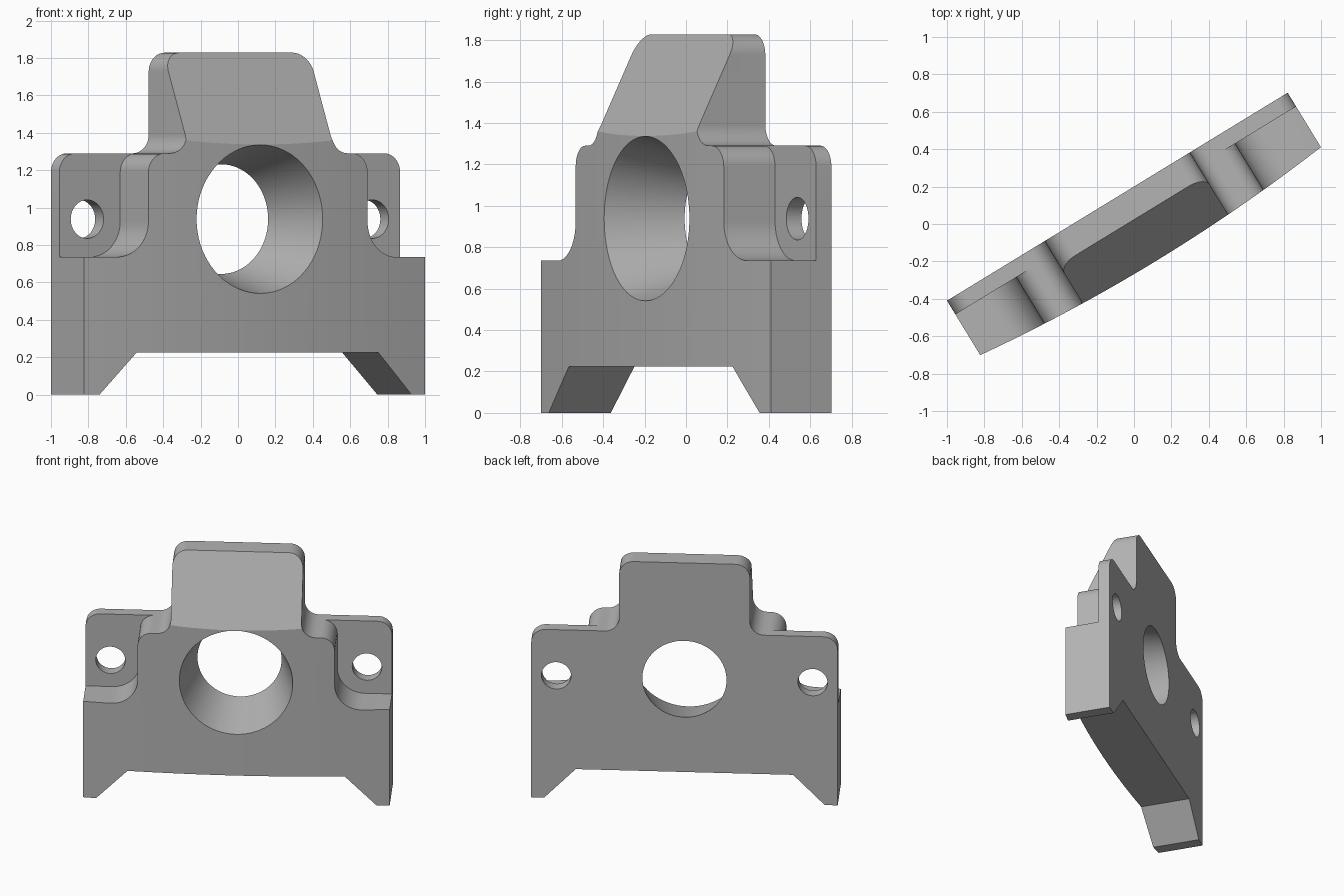
import bpy, bmesh, math
from mathutils import Vector, Matrix

if "Cube" in bpy.data.objects:
    bpy.data.objects.remove(bpy.data.objects["Cube"], do_unlink=True)

HALF, BACK, TAB_FRONT, TOP = 1.067, 0.171, 0.085, 1.828
TURN = math.radians(31.4)


def fillet(corners, steps=10):
    """Round each (a, b, radius) corner of a closed polygon."""
    pts = []
    for i, (a, b, r) in enumerate(corners):
        p = Vector((a, b))
        if r == 0:
            pts.append(p)
            continue
        d0 = (Vector(corners[i - 1][:2]) - p).normalized()
        d1 = (Vector(corners[(i + 1) % len(corners)][:2]) - p).normalized()
        half = d0.angle(d1) / 2
        centre = p + (d0 + d1).normalized() * r / math.sin(half)
        start = p + d0 * r / math.tan(half) - centre
        end = p + d1 * r / math.tan(half) - centre
        for k in range(steps + 1):
            t = math.pi / 2 * k / steps
            pts.append(centre + start * math.cos(t) + end * math.sin(t))
    return pts


def prism(name, pts, lo, hi, place):
    """Extrude a 2D polygon from lo to hi; place maps (a, b, depth) to 3D."""
    bm = bmesh.new()
    face = bm.faces.new([bm.verts.new(place(a, b, lo)) for a, b in pts])
    shift = Vector(place(0, 0, hi)) - Vector(place(0, 0, lo))
    top = bmesh.ops.extrude_face_region(bm, geom=[face], use_keep_orig=True)
    moved = [g for g in top["geom"] if isinstance(g, bmesh.types.BMVert)]
    bmesh.ops.translate(bm, verts=moved, vec=shift)
    bmesh.ops.recalc_face_normals(bm, faces=bm.faces)
    return finish(name, bm)


def round_cutter(name, x, z, y0, r0, y1, r1, sides):
    """Cone frustum along y, from radius r0 at y0 to r1 at y1."""
    bm = bmesh.new()
    bmesh.ops.create_cone(bm, cap_ends=True, segments=sides, radius1=r0, radius2=r1,
                          depth=y1 - y0,
                          matrix=Matrix.Translation((x, (y0 + y1) / 2, z))
                          @ Matrix.Rotation(-math.pi / 2, 4, "X"))
    return finish(name, bm)


def finish(name, bm):
    mesh = bpy.data.meshes.new(name)
    bm.to_mesh(mesh)
    bm.free()
    ob = bpy.data.objects.new(name, mesh)
    bpy.context.collection.objects.link(ob)
    return ob


def upright(a, b, d):
    return (a, d, b)


def plan(a, b, d):
    return (a, b, d)


def sideways(a, b, d):
    return (d, a, b)


# Body: flat back, gently bowed front
bow = [(HALF * k / 16, -0.23 + 0.06 * (k / 16) ** 2) for k in range(-16, 17)]
body = prism("mounting_block", bow + [(HALF, BACK), (-HALF, BACK)], -0.1, 2.0, plan)

# Outline: feet, tab tops and neck
right = [(0.757, 0.225, 0), (0.977, 0, 0), (HALF + 0.1, 0, 0), (HALF + 0.1, 0.6, 0),
         (HALF, 0.6, 0), (HALF, 1.29, 0.1), (0.455, 1.29, 0.1), (0.455, TOP, 0.1)]
left = [(-a, b, r) for a, b, r in reversed(right)]
outline = prism("outline_cutter", fillet(right + left), -0.5, 0.5, upright)
cuts = [(outline, "INTERSECT")]

# Recesses in front of the two tabs, and the tab holes
for side in (-1, 1):
    corners = [(1.3, 0.735, 0), (0.686, 0.735, 0.19), (0.686, 1.29, 0.1),
               (0.58, 1.29, 0), (0.58, 1.6, 0), (1.3, 1.6, 0)]
    pts = fillet([(side * a, b, r) for a, b, r in corners])
    cuts.append((prism("recess_cutter", pts, -0.5, TAB_FRONT, upright), "DIFFERENCE"))
    cuts.append((round_cutter("tab_hole_cutter", side * 0.893, 0.938,
                              -0.4, 0.103, 0.4, 0.103, 40), "DIFFERENCE"))

# Sloping front of the neck
slope = [(-0.23, 1.337), (0.02, TOP), (0.12, 2.024), (-0.6, 2.024), (-0.6, 1.337)]
cuts.append((prism("slope_cutter", slope, -1.5, 1.5, sideways), "DIFFERENCE"))

# Tapered bore
taper = (0.293 - 0.397) / (BACK + 0.23)
cuts.append((round_cutter("bore_cutter", 0, 0.938, -0.43, 0.397 - 0.2 * taper,
                          0.371, 0.293 + 0.2 * taper, 72), "DIFFERENCE"))

bpy.ops.object.select_all(action="DESELECT")
body.select_set(True)
bpy.context.view_layer.objects.active = body
for cutter, operation in cuts:
    mod = body.modifiers.new("cut", "BOOLEAN")
    mod.solver = "EXACT"
    mod.operation = operation
    mod.object = cutter
    bpy.ops.object.modifier_apply(modifier=mod.name)
    bpy.data.objects.remove(cutter, do_unlink=True)

# Turned stance, material and shading
body.data.transform(Matrix.Rotation(TURN, 4, "Z"))
grey = bpy.data.materials.new("plain_grey")
grey.use_nodes = True
colour = (0.45, 0.45, 0.45, 1)
grey.diffuse_color = colour
grey.node_tree.nodes["Principled BSDF"].inputs["Base Color"].default_value = colour
body.data.materials.clear()
body.data.materials.append(grey)
for poly in body.data.polygons:
    poly.material_index = 0
bpy.ops.object.shade_smooth_by_angle(angle=math.radians(25))
